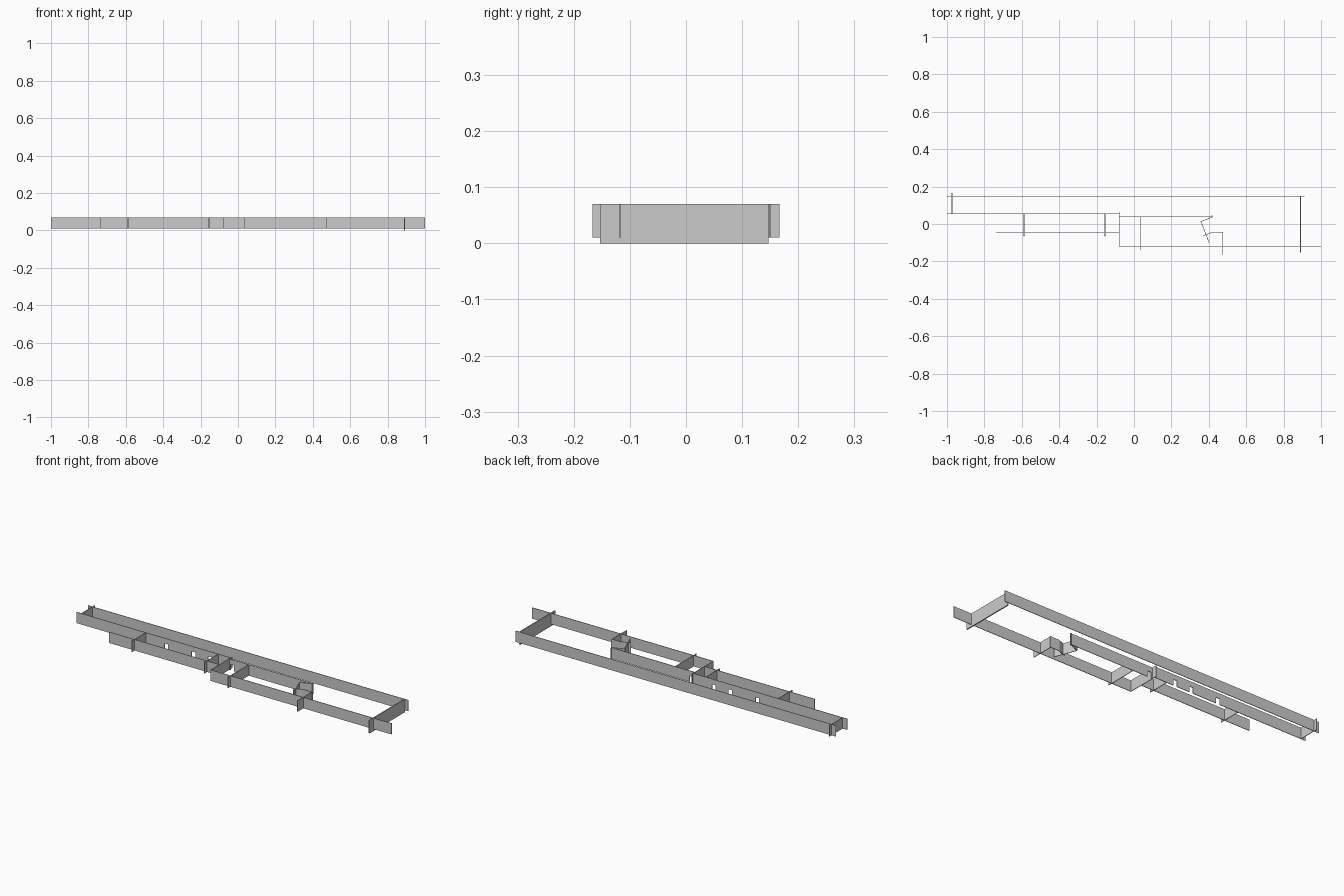
import bpy, bmesh, math
from mathutils import Vector

if "Cube" in bpy.data.objects:
    bpy.data.objects.remove(bpy.data.objects["Cube"])

Z0, Z1, T = 0.0107, 0.07, 0.003

grey = bpy.data.materials.new("plain_grey")
grey.diffuse_color = (0.6, 0.6, 0.6, 1)
grey.use_nodes = True
grey.node_tree.nodes["Principled BSDF"].inputs["Base Color"].default_value = grey.diffuse_color


def panel(name, a, b, doors=(), z0=Z0, t=T, door_w=0.022, door_h=0.031):
    """Thin upright wall from a to b; doors are distances along it, open at the bottom."""
    a, b = Vector(a), Vector(b)
    d = (b - a).normalized()
    n = Vector((-d.y, d.x)) * t / 2
    length = (b - a).length
    # elevation outline (distance along wall, height), stepping round each door
    outline = [(0, z0)]
    for s in sorted(doors):
        l, r = s - door_w / 2, s + door_w / 2
        outline += [(l, z0), (l, z0 + door_h), (r, z0 + door_h), (r, z0)]
    outline += [(length, z0), (length, Z1), (0, Z1)]
    bm = bmesh.new()
    verts = []
    for s, z in outline:
        p = a + d * s - n
        verts.append(bm.verts.new((p.x, p.y, z)))
    face = bm.faces.new(verts)
    ext = bmesh.ops.extrude_face_region(bm, geom=[face])
    moved = [v for v in ext["geom"] if isinstance(v, bmesh.types.BMVert)]
    bmesh.ops.translate(bm, verts=moved, vec=(2 * n.x, 2 * n.y, 0))
    bmesh.ops.recalc_face_normals(bm, faces=bm.faces)
    me = bpy.data.meshes.new(name)
    bm.to_mesh(me)
    bm.free()
    me.materials.append(grey)
    ob = bpy.data.objects.new(name, me)
    bpy.context.collection.objects.link(ob)
    return ob


# long walls running along x: name, y, x start, x end, door x positions
for name, y, x0, x1, doors in [
    ("back_wall", 0.149, -1.0, 0.912, ()),
    ("corridor_wall_left", 0.054, -1.0, -0.08, (-0.465, -0.303, -0.205)),
    ("corridor_wall_right", 0.039, -0.08, 0.42, (-0.06,)),
    ("front_wall_left", -0.043, -0.738, -0.08, ()),
    ("front_wall_right", -0.118, -0.08, 1.0, ()),
    ("lobby_wall", -0.043, 0.42, 0.476, ()),
]:
    panel(name, (x0, y), (x1, y), [x - x0 for x in doors])

# cross walls running along y: name, x, y start, y end
for name, x, y0, y1 in [
    ("left_end_wall", -0.973, 0.054, 0.167),
    ("cross_wall_1", -0.588, -0.067, 0.054),
    ("cross_wall_2", -0.155, -0.067, 0.054),
    ("cross_wall_3", -0.08, -0.118, 0.065),
    ("cross_wall_4", 0.037, -0.14, 0.039),
    ("cross_wall_5", 0.472, -0.167, -0.043),
]:
    panel(name, (x, y0), (x, y1))

# right end wall reaches the ground
panel("right_end_wall", (0.89, -0.153), (0.89, 0.147), z0=0.0, t=0.006)

# slanted lobby walls
panel("slanted_wall_long", (0.358, 0.013), (0.402, -0.1))
panel("slanted_wall_upper", (0.358, 0.013), (0.417, 0.036))
panel("slanted_wall_lower", (0.372, -0.062), (0.421, -0.043))
panel("corner_stub", (0.417, 0.034), (0.417, 0.046))
